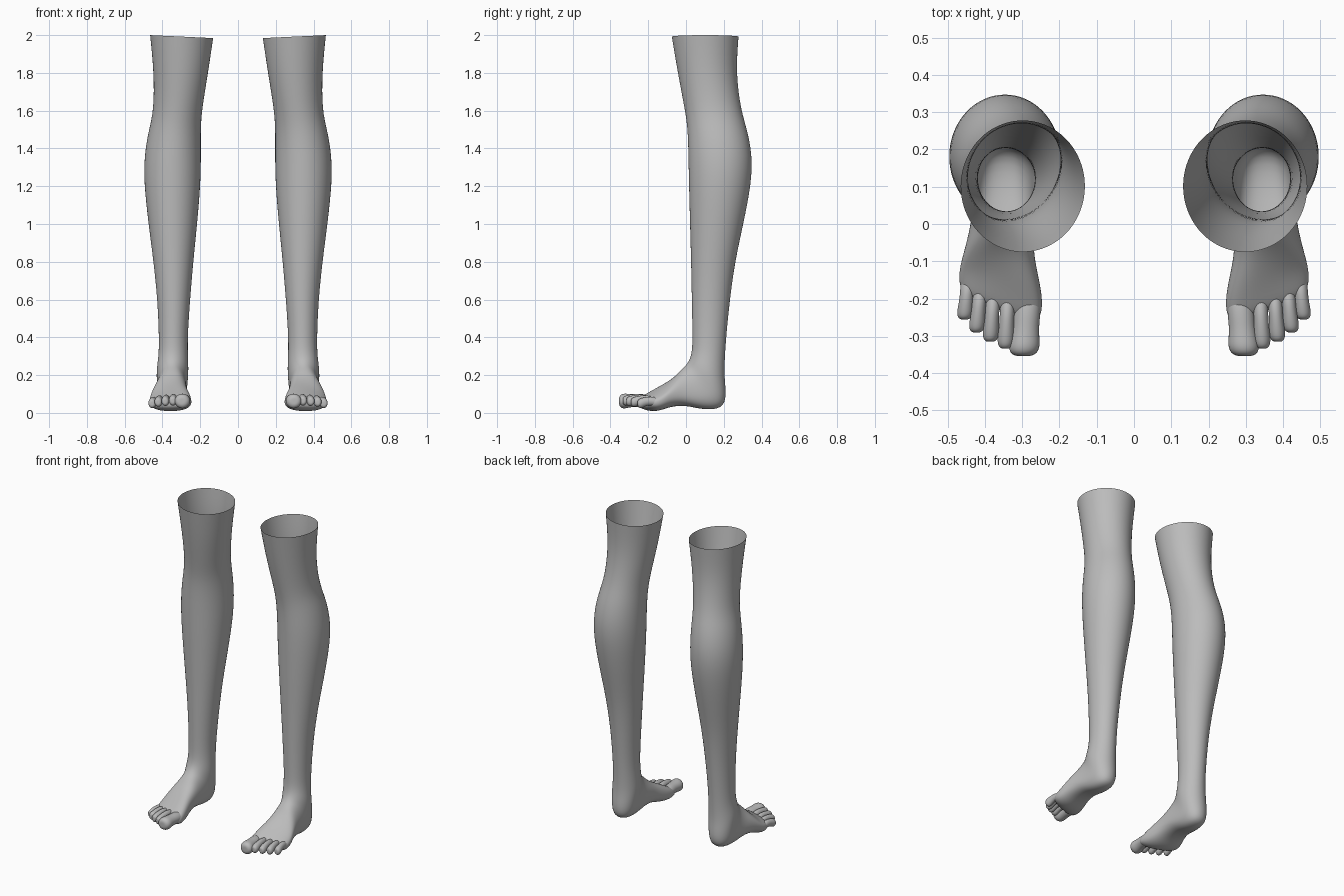
import bpy, bmesh, math
from mathutils import Vector

if "Cube" in bpy.data.objects:
    bpy.data.objects.remove(bpy.data.objects["Cube"])

skin = bpy.data.materials.new("plain_grey")
skin.diffuse_color = (0.5, 0.5, 0.5, 1)
skin.use_nodes = True
skin.node_tree.nodes["Principled BSDF"].inputs["Base Color"].default_value = skin.diffuse_color


def loft(name, rings, cap_start=False):
    """Skin a list of equal-length point rings, then mirror and smooth."""
    bm = bmesh.new()
    vr = [[bm.verts.new(p) for p in r] for r in rings]
    n = len(vr[0])
    for a, b in zip(vr, vr[1:]):
        for i in range(n):
            j = (i + 1) % n
            bm.faces.new((a[i], a[j], b[j], b[i]))
    for ring in ([vr[0], vr[-1]] if cap_start else [vr[-1]]):
        c = bm.verts.new(sum((v.co for v in ring), Vector()) / n)
        for i in range(n):
            bm.faces.new((ring[i], ring[(i + 1) % n], c))
    bmesh.ops.recalc_face_normals(bm, faces=bm.faces)
    me = bpy.data.meshes.new(name)
    bm.to_mesh(me)
    bm.free()
    me.materials.append(skin)
    for p in me.polygons:
        p.use_smooth = True
    ob = bpy.data.objects.new(name, me)
    bpy.context.collection.objects.link(ob)
    ob.modifiers.new("both_sides", 'MIRROR').use_mirror_merge = False
    sub = ob.modifiers.new("smooth", 'SUBSURF')
    sub.levels = sub.render_levels = 2


def power(v, e):
    return math.copysign(abs(v) ** e, v)


def section(front, back, inner, outer, squareness=1, slope=0, slant=0, rim=0):
    """Ring between a front/top and a back/bottom point, given as (y, z)."""
    mid, half = (Vector(front) + Vector(back)) / 2, (Vector(front) - Vector(back)) / 2
    xc, hw = (inner + outer) / 2, (outer - inner) / 2
    ring = []
    for i in range(24):
        t = math.tau * i / 24
        c, s = power(math.cos(t), squareness), power(math.sin(t), squareness)
        y, z = mid + half * c
        ring.append((xc + hw * s, y + slant * hw * s,
                     z + rim * s - slope * hw * s * max(c, 0)))
    return ring


# level leg sections: height, front y, back y, inner x, outer x
LEG = [
    (1.992, -.077, .280, .130, .467),
    (1.80, -.045, .265, .157, .446),
    (1.60, -.006, .293, .191, .447),
    (1.50, .008, .325, .196, .473),
    (1.37, .011, .352, .195, .497),
    (1.22, .014, .349, .196, .500),
    (1.00, .020, .305, .215, .475),
    (0.80, .026, .260, .236, .448),
    (0.60, .030, .233, .253, .427),
    (0.41, .034, .214, .266, .419),
]
# sections fanning round the ankle: top y, top z, bottom y, bottom z, inner x, outer x
FOOT = [
    (.032, .33, .205, .28, .265, .420),
    (.020, .283, .204, .18, .261, .432),
    (.002, .257, .216, .09, .265, .431),
    (-.012, .242, .195, .018, .271, .428),
    (-.035, .22, .085, .016, .271, .434),
    (-.055, .197, .000, .040, .270, .444),
    (-.095, .162, -.08, .034, .267, .459),
    (-.140, .132, -.135, .012, .252, .469),
    (-.190, .104, -.19, .006, .242, .471),
    (-.232, .080, -.232, .028, .257, .459),
]
rings = [section((f, z), (b, z), xi, xo, rim=.008 if z > 1.9 else 0)
         for z, f, b, xi, xo in LEG]
for ty, tz, by, bz, xi, xo in FOOT:
    rings.append(section(
        (ty, tz), (by, bz), xi, xo,
        squareness=1 if ty > 0 else .82,
        slope=.25 * max(0, 1 - abs(ty + .12) / .1),    # instep falls outwards
        slant=2.4 * max(0, -.07 - ty)))                # toe line runs back outwards
loft("leg_and_foot", rings)

# toes: base x, tip x, tip y, height, radius
TOES = {
    "big_toe": (.283, .297, -.357, .062, .042),
    "second_toe": (.338, .345, -.337, .064, .023),
    "third_toe": (.376, .386, -.318, .061, .022),
    "fourth_toe": (.411, .423, -.293, .057, .022),
    "little_toe": (.444, .455, -.258, .050, .022),
}
WIDTHS = [(0, .85), (.3, .9), (.5, .87), (.68, .95), (.82, 1.05), (.93, .92), (.985, .55)]
for name, (x0, x1, tip, z, r) in TOES.items():
    big = name == "big_toe"
    length = .167 if big else .155 - .3 * (x0 - .338)
    arch = .004 if big else .014
    rings = []
    for f, w in WIDTHS:
        x, y = x0 + (x1 - x0) * f, tip + length * (1 - f)
        zc = z + arch * max(0, math.sin(math.pi * f / .85))    # raised knuckle
        rings.append([(x + r * w * math.cos(math.pi * k / 6), y,
                       zc + r * w * (.95 if big else 1.22) * math.sin(math.pi * k / 6))
                      for k in range(12)])
    loft(name, rings, cap_start=True)
